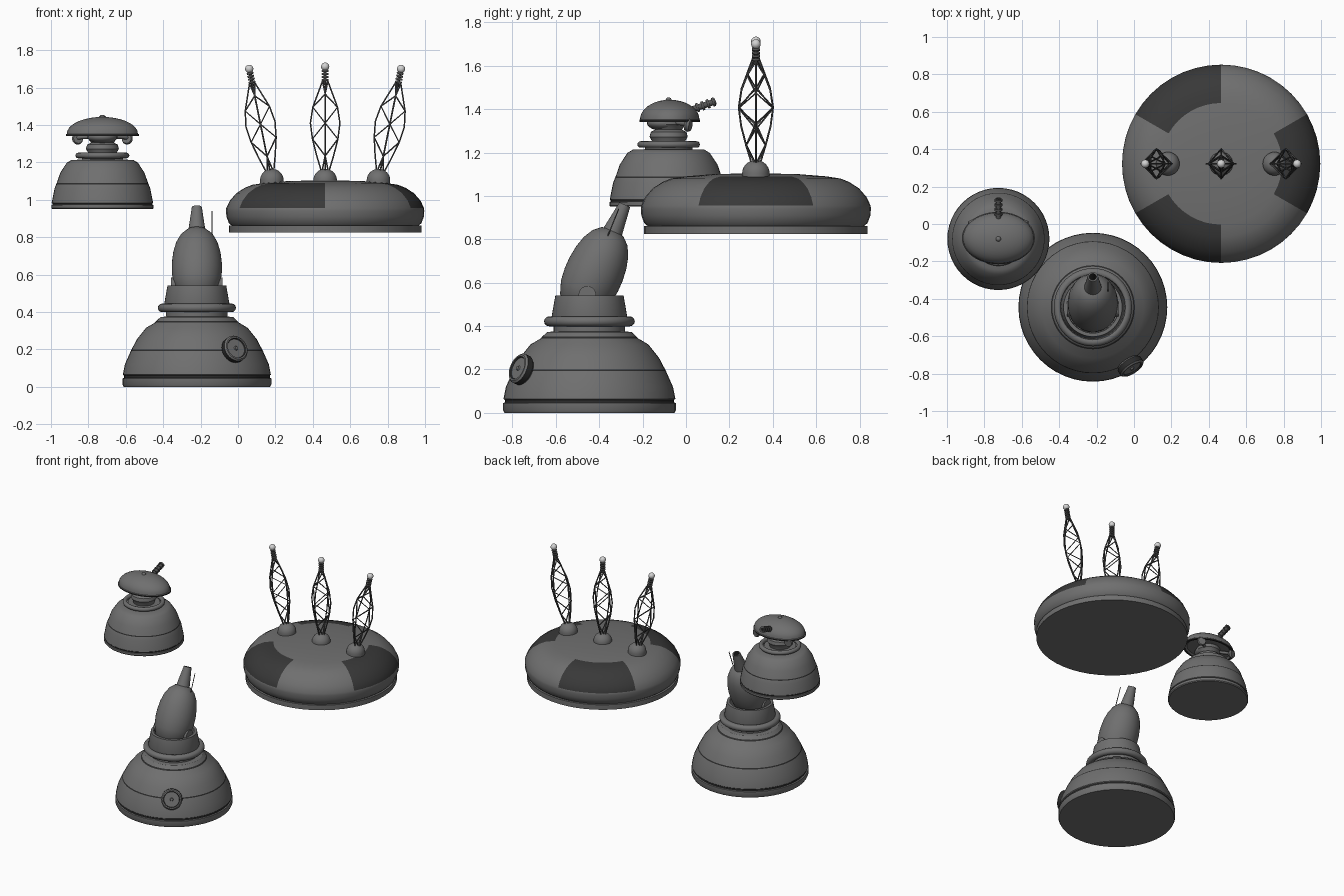
import bpy, bmesh
from math import pi, sin, cos, radians
from mathutils import Vector, Matrix, Quaternion

if "Cube" in bpy.data.objects:
    bpy.data.objects.remove(bpy.data.objects["Cube"])


def material(name, v):
    m = bpy.data.materials.new(name)
    m.use_nodes = True
    m.diffuse_color = (v, v, v, 1)
    m.node_tree.nodes["Principled BSDF"].inputs["Base Color"].default_value = (v, v, v, 1)
    return m


GREY = material("armour grey", 0.16)
DARK = material("seam black", 0.025)
PANEL = material("panel charcoal", 0.04)
STEEL = material("antenna steel", 0.09)
PALE = material("pale beacon", 0.65)


def lathe(name, profile, loc, mats=(GREY, DARK), rule=None, steps=48,
          rot=None, scale=(1, 1, 1)):
    """Turn an (r, z) profile round z; rule(segment, azimuth) picks the material."""
    bm = bmesh.new()
    rings = []
    for s in range(steps):
        a = 2 * pi * s / steps
        rings.append([bm.verts.new((r * cos(a), r * sin(a), z)) for r, z in profile])
    for s in range(steps):
        a, b = rings[s], rings[(s + 1) % steps]
        for i in range(len(profile) - 1):
            f = bm.faces.new((a[i], b[i], b[i + 1], a[i + 1]))
            if rule:
                f.material_index = rule(i, 360 * (s + 0.5) / steps)
    bmesh.ops.remove_doubles(bm, verts=bm.verts, dist=1e-5)
    bmesh.ops.recalc_face_normals(bm, faces=bm.faces)
    mesh = bpy.data.meshes.new(name)
    bm.to_mesh(mesh)
    bm.free()
    for m in mats:
        mesh.materials.append(m)
    ob = bpy.data.objects.new(name, mesh)
    bpy.context.collection.objects.link(ob)
    ob.location, ob.scale = loc, scale
    if rot:
        ob.rotation_mode = 'QUATERNION'
        ob.rotation_quaternion = rot
    bpy.ops.object.select_all(action='DESELECT')
    ob.select_set(True)
    bpy.context.view_layer.objects.active = ob
    bpy.ops.object.shade_smooth_by_angle(angle=radians(32))
    return ob


def arc(r, z, h, n=8, start=0):
    """Quarter-ellipse profile from the rim up to the axis."""
    return [(r * cos(pi / 2 * i / n), z + h * sin(pi / 2 * i / n)) for i in range(start, n + 1)]


def ball(name, r, loc, mat=GREY, scale=(1, 1, 1)):
    pts = [(r * sin(pi * i / 12), -r * cos(pi * i / 12)) for i in range(13)]
    return lathe(name, pts, loc, (mat,), steps=24, scale=scale)


def ring(name, major, minor, loc, mat=GREY, rot=None):
    pts = [(major + minor * cos(2 * pi * i / 12), minor * sin(2 * pi * i / 12)) for i in range(13)]
    return lathe(name, pts, loc, (mat,), rot=rot)


def rods(name, paths, radius, mat, matrix=Matrix()):
    cu = bpy.data.curves.new(name, 'CURVE')
    cu.dimensions, cu.bevel_depth, cu.bevel_resolution = '3D', radius, 1
    cu.use_fill_caps = True
    for path in paths:
        sp = cu.splines.new('POLY')
        sp.points.add(len(path) - 1)
        for p, co in zip(sp.points, path):
            p.co = (*co, 1)
    cu.materials.append(mat)
    ob = bpy.data.objects.new(name, cu)
    bpy.context.collection.objects.link(ob)
    ob.matrix_world = matrix


def seams(*segments):
    return lambda i, az: 1 if i in segments else 0


# Mortar emplacement: stepped dome with seams
M = Vector((-0.22, -0.445, 0))
lathe("mortar_base", [(0, 0), (.392, 0), (.398, .012), (.398, .045), (.39, .048), (.39, .06),
                      (.396, .065), (.385, .12), (.353, .192), (.349, .2), (.32, .255), (.272, .315),
                      (.225, .343), (.217, .352), (.195, .372), (.165, .376), (.165, .4), (0, .4)],
      M, rule=seams(4, 8, 12))
ring("mortar_ring", .186, .023, M + Vector((0, 0, .422)))
lathe("mortar_collar", [(.16, .40), (.174, .445), (.157, .542), (.138, .542), (.135, .45), (0, .45)], M)

# Tilted mortar barrel with open nozzle
tilt = Quaternion((1, 0, 0), radians(-24))
pivot = M + Vector((0, -.015, .56))
lathe("mortar_barrel", [(0, -.11), (.06, -.1), (.105, -.06), (.127, 0), (.134, .06), (.134, .11),
                        (.127, .17), (.112, .225), (.088, .27), (.055, .3), (0, .315)],
      pivot, rot=tilt)
lathe("mortar_nozzle", [(.05, .27), (.046, .3), (.027, .437), (.019, .437), (.019, .36), (0, .36)],
      pivot, rot=tilt, steps=24, rule=seams(3, 4))
for side, s in (("left", 1), ("right", -1)):
    lathe(side + "_trunnion", [(0, -.02), (.04, -.02), (.04, .012), (0, .012)],
          M + Vector((s * .125, -.01, .545)), rot=Vector((s, 0, 0)).to_track_quat('Z', 'Y'), steps=24)
rods("sighting_rod", [[(-.14, -.375, .78), (-.14, -.31, .94)]], .003, STEEL)

# Round hatch on the mortar base
out = Vector((.54, -.84, .36)).normalized()
facing = out.to_track_quat('Z', 'Y')
hatch = M + Vector((.205, -.32, .203))
lathe("hatch", [(0, -.03), (.064, -.03), (.072, -.02), (.072, .008), (.064, .016), (.056, .016),
                (.052, .009), (.012, .009), (.009, .016), (0, .016)],
      hatch, rot=facing, steps=32, rule=seams(2, 5))

# Watch turret base
T = Vector((-.725, -.08, 0))
lathe("turret_base", [(0, .95), (.268, .95), (.273, .956), (.273, .971), (.268, .973), (.268, .981),
                      (.271, .984), (.256, 1.06), (.247, 1.083), (.244, 1.09), (.225, 1.145),
                      (.19, 1.198), (.165, 1.213), (.11, 1.215), (.11, 1.235), (0, 1.235)],
      T, rule=seams(4, 8))
ring("turret_ring", .129, .015, T + Vector((0, 0, 1.237)))

# Turret neck, head and canopy
lathe("turret_neck", [(.07, 1.22), (.075, 1.25), (.088, 1.272), (.082, 1.295), (.062, 1.305),
                      (.07, 1.32), (.08, 1.33), (.08, 1.37), (0, 1.37)], T, steps=32)
lathe("turret_canopy", [(0, 1.352), (.165, 1.352), (.178, 1.341), (.195, 1.341), (.195, 1.35)]
      + arc(.19, 1.353, .09, 9), T + Vector((0, .005, 0)), scale=(1, .72, 1),
      rule=seams(2, 3))
ball("canopy_stud", .014, T + Vector((0, 0, 1.44)))
ball("turret_chin", .08, T + Vector((0, -.02, 1.335)), GREY, (1, 1, .45))
for side, s in (("left", 1), ("right", -1)):
    lathe(side + "_ear_disc", [(0, -.012), (.026, -.012), (.031, 0), (.026, .012), (0, .012)],
          T + Vector((s * .133, .09, 1.326)), steps=24,
          rot=Vector((s * .35, 1, -.15)).to_track_quat('Z', 'Y'))
    rods(side + "_ear_arm", [[T + Vector((s * .05, .03, 1.338)), T + Vector((s * .133, .085, 1.332))]],
         .011, GREY)

# Ribbed gun on the canopy
gun = [(0, 0), (.014, 0)]
for k in range(4):
    z = .045 + k * .026
    gun += [(.014, z), (.021, z), (.021, z + .012), (.014, z + .012)]
gun += [(.014, .14), (.007, .14), (.007, .12), (0, .12)]
lathe("turret_gun", gun, T + Vector((0, .085, 1.39)), (STEEL,), steps=16,
      rot=Vector((0, .94, .33)).to_track_quat('Z', 'Y'))

# Communications platform with three dark panels
P = Vector((.466, .322, 0))
lathe("platform_plinth", [(0, .825), (.515, .825), (.515, .862), (0, .862)], P)


def panel_rule(i, az):
    return 1 if 5 <= i <= 9 and (az + 30) % 120 < 60 else 0


lathe("platform_body", [(0, .858), (.495, .858), (.515, .875), (.528, .91), (.53, .94), (.529, .955),
                        (.51, .995), (.475, 1.035), (.43, 1.064), (.39, 1.08), (.325, 1.09),
                        (.2, 1.1), (0, 1.105)], P, mats=(GREY, PANEL), rule=panel_rule)

# Lattice antennas: four bowed rails, diagonal braces, coil and beacon
levels = [(.018, 0), (.045, .09), (.068, .18), (.079, .265), (.066, .35), (.04, .42), (.014, .49)]


def node(rail, level):
    r, z = levels[level]
    return Vector((r * cos(rail * pi / 2), r * sin(rail * pi / 2), z))


for label, dx, lean in (("left", .285, 11.5), ("middle", 0, 0), ("right", -.285, -11.5)):
    foot = P + Vector((dx, 0, 1.105))
    lathe(label + "_antenna_mount", [(.063, -.03)] + arc(.063, 0, .06), foot, steps=32)
    turn = Quaternion((0, 1, 0), radians(lean))
    mat = Matrix.Translation(foot) @ turn.to_matrix().to_4x4() @ Matrix.Translation((0, 0, .04))
    last = len(levels) - 1
    rails = [[node(i, j) for j in range(last + 1)] for i in range(4)]
    braces = [[node((i + (i + j) % 2) % 4, j) for j in range(last + 1)] for i in range(4)]
    rods(label + "_antenna_lattice", rails + braces, .0045, STEEL, mat)
    rods(label + "_antenna_mast", [[(0, 0, .47), (0, 0, .56)]], .008, STEEL, mat)
    for k in range(4):
        ring(label + "_antenna_coil", .013, .006, mat @ Vector((0, 0, .495 + k * .016)), STEEL, turn)
    ball(label + "_antenna_beacon", .022, mat @ Vector((0, 0, .567)), PALE)
